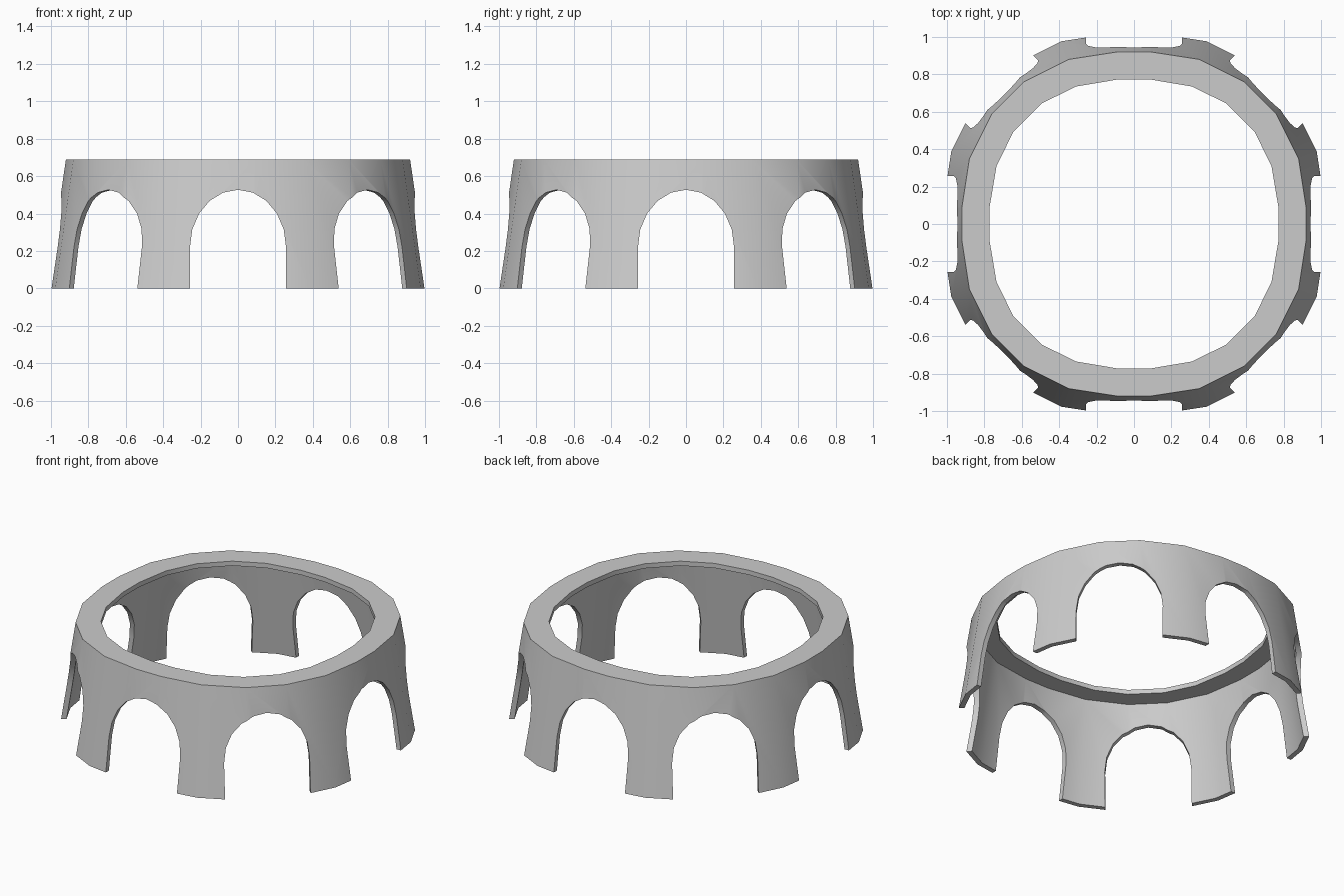
import bpy, bmesh, math
from mathutils import Matrix

if "Cube" in bpy.data.objects:
    bpy.data.objects.remove(bpy.data.objects["Cube"])

H = 0.69
# One octant of the slightly squared 24-sided outline (top outer edge), then its inner lip edge
OUTER = [(0.92, 0.09), (0.88, 0.35), (0.76, 0.59)]
LIP = [(0.773, 0.085), (0.735, 0.31), (0.645, 0.493)]


def outline(octant):
    quad = octant + [(y, x) for x, y in reversed(octant)]
    pts = []
    for k in range(4):
        c, s = round(math.cos(k * math.pi / 2)), round(math.sin(k * math.pi / 2))
        pts += [(c * x - s * y, s * x + c * y) for x, y in quad]
    return pts


def make_object(name, bm):
    bmesh.ops.recalc_face_normals(bm, faces=bm.faces)
    me = bpy.data.meshes.new(name)
    bm.to_mesh(me)
    bm.free()
    ob = bpy.data.objects.new(name, me)
    bpy.context.collection.objects.link(ob)
    return ob


# Tapered wall with an inward lip: closed loop of scaled outlines
t = 0.031
profile = [(OUTER, 1.11, 0), (OUTER, 1.0, H), (LIP, 1.0, H), (LIP, 1.0, H - 0.03),
           (OUTER, 1.004 - t / 0.92, H - 0.03), (OUTER, 1.11 - t / 0.92, 0)]
bm = bmesh.new()
rings = [[bm.verts.new((x * s, y * s, z)) for x, y in outline(o)] for o, s, z in profile]
for a, b in zip(rings, rings[1:] + rings[:1]):
    for i in range(24):
        j = (i + 1) % 24
        bm.faces.new((a[i], a[j], b[j], b[i]))
ring = make_object("arcade_ring", bm)

# Eight arch-shaped cutters, radiating outwards
bm = bmesh.new()
W, SPRING, RISE = 0.257, 0.22, 0.307
arch = [(W, -0.1)]
arch += [(W * math.cos(math.pi * i / 10), SPRING + RISE * math.sin(math.pi * i / 10)) for i in range(11)]
arch += [(-W, -0.1)]
for k in range(8):
    rot = Matrix.Rotation(k * math.pi / 4, 4, 'Z')
    inner = [bm.verts.new((x, 0.72, z)) for x, z in arch]
    outer = [bm.verts.new((x, 1.3, z)) for x, z in arch]
    n = len(arch)
    bm.faces.new(inner)
    bm.faces.new(outer[::-1])
    for i in range(n):
        j = (i + 1) % n
        bm.faces.new((inner[i], outer[i], outer[j], inner[j]))
    bmesh.ops.transform(bm, matrix=rot, verts=inner + outer)
cutter = make_object("arch_cutter", bm)
cutter.hide_render = True

# Cut the arches, then remove the cutter
mod = ring.modifiers.new("arches", 'BOOLEAN')
mod.operation = 'DIFFERENCE'
mod.solver = 'EXACT'
mod.object = cutter
bpy.context.view_layer.objects.active = ring
bpy.ops.object.select_all(action='DESELECT')
ring.select_set(True)
bpy.ops.object.modifier_apply(modifier=mod.name)
bpy.data.objects.remove(cutter)

# Smooth wall, crisp edges
bpy.ops.object.shade_smooth_by_angle(angle=math.radians(35))
